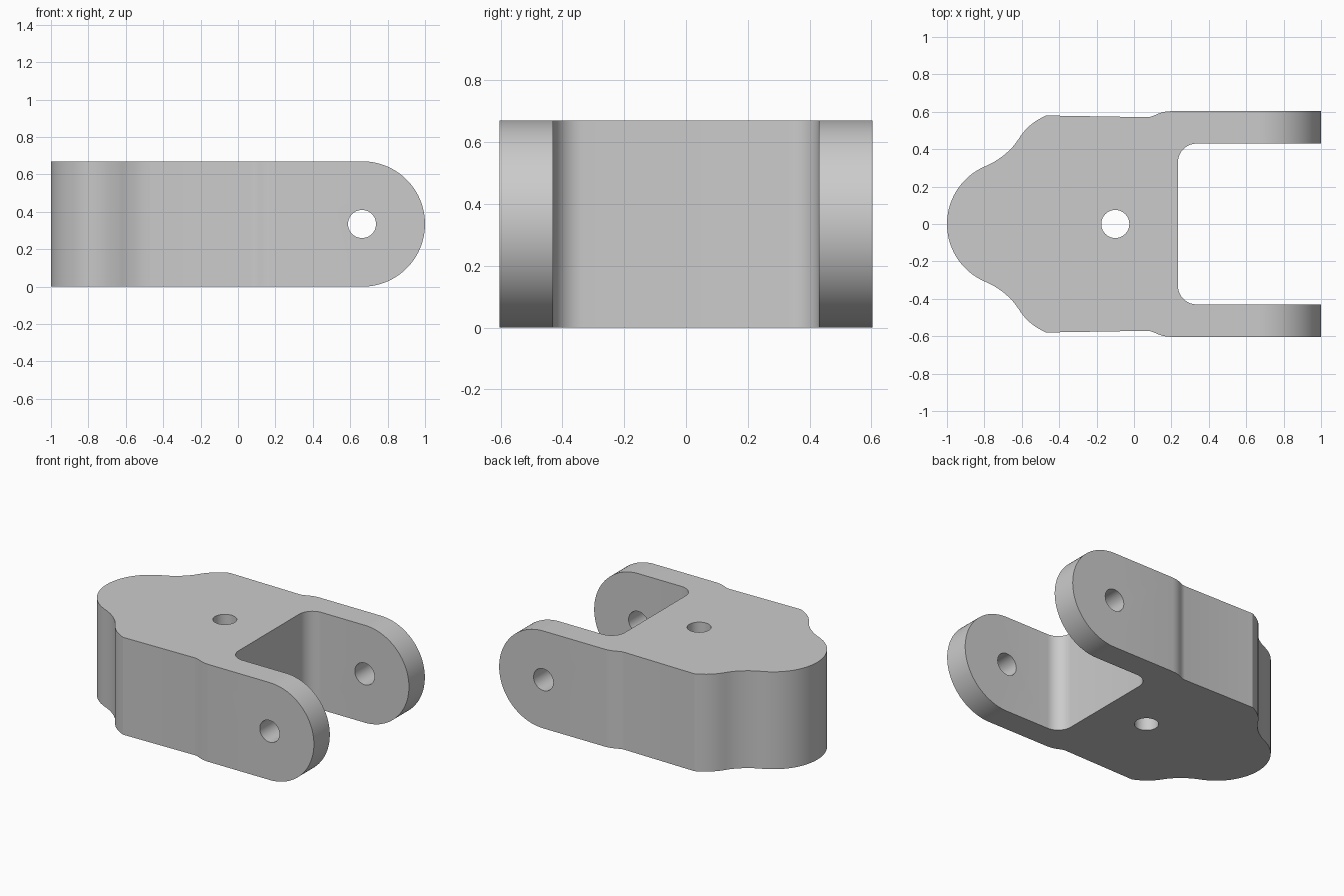
import bpy, bmesh, math
from mathutils import Vector

if "Cube" in bpy.data.objects:
    bpy.data.objects.remove(bpy.data.objects["Cube"])

H = 0.67          # body height
R = H / 2         # radius of nose and arm ends


def arc(cx, cy, r, a0, a1, n):
    return [(cx + r * math.cos(math.radians(a0 + (a1 - a0) * i / n)),
             cy + r * math.sin(math.radians(a0 + (a1 - a0) * i / n))) for i in range(n + 1)]


def bezier(p0, p1, p2, p3, n):
    pts = []
    for i in range(n + 1):
        t = i / n
        u = 1 - t
        pts.append(tuple(u**3 * a + 3 * u * u * t * b + 3 * u * t * t * c + t**3 * d
                         for a, b, c, d in zip(p0, p1, p2, p3)))
    return pts


def prism(name, pts, to3d, offset):
    """Extrude a closed 2D outline by an offset vector."""
    bm = bmesh.new()
    face = bm.faces.new([bm.verts.new(to3d(*p)) for p in pts])
    ext = bmesh.ops.extrude_face_region(bm, geom=[face])
    bmesh.ops.translate(bm, vec=Vector(offset),
                        verts=[g for g in ext["geom"] if isinstance(g, bmesh.types.BMVert)])
    bmesh.ops.recalc_face_normals(bm, faces=bm.faces)
    mesh = bpy.data.meshes.new(name)
    bm.to_mesh(mesh)
    bm.free()
    obj = bpy.data.objects.new(name, mesh)
    bpy.context.collection.objects.link(obj)
    return obj


def cut(obj, cutter, operation):
    mod = obj.modifiers.new("cut", 'BOOLEAN')
    mod.operation, mod.solver, mod.object = operation, 'EXACT', cutter
    cutter.hide_render = True
    bpy.context.view_layer.objects.active = obj
    bpy.ops.object.modifier_apply(modifier=mod.name)
    bpy.data.objects.remove(cutter, do_unlink=True)


# Plan outline, upper half: nose, waist, shoulder, arm, slot
half = arc(-1 + R, 0, R, 180, 113, 20)
half += bezier(half[-1], (-0.72, 0.34), (-0.655, 0.395), (-0.62, 0.45), 10)[1:]
half += bezier((-0.62, 0.45), (-0.58, 0.515), (-0.535, 0.55), (-0.47, 0.58), 8)[1:]
half += bezier((0.07, 0.571), (0.115, 0.573), (0.125, 0.601), (0.195, 0.603), 8)
half += [(1.2, 0.603), (1.2, 0.43)]
half += arc(0.335, 0.33, 0.1, 90, 180, 10)
outline = half + [(x, -y) for x, y in reversed(half[1:])]
clevis = prism("clevis_bracket", outline, lambda x, y: (x, y, -0.1), (0, 0, H + 0.2))

# Side outline rounds the arm ends and sets the height
side = [(-1.2, 0)] + arc(1 - R, R, R, -90, 90, 48) + [(-1.2, H)]
cut(clevis, prism("side_shape", side, lambda x, z: (x, -0.8, z), (0, 1.6, 0)), 'INTERSECT')

# Pin hole through both arms, and vertical hole through the body
ring = arc(0, 0, 0.075, 0, 360, 40)[:-1]
cut(clevis, prism("pin_cutter", ring, lambda x, z: (x + 0.663, -0.8, z + R), (0, 1.6, 0)), 'DIFFERENCE')
cut(clevis, prism("bolt_cutter", ring, lambda x, y: (x - 0.1, y, -0.2), (0, 0, 1.2)), 'DIFFERENCE')

# Plain grey finish
grey = bpy.data.materials.new("light_grey")
grey.diffuse_color = (0.6, 0.6, 0.6, 1)
grey.use_nodes = True
grey.node_tree.nodes["Principled BSDF"].inputs["Base Color"].default_value = grey.diffuse_color
clevis.data.materials.clear()
clevis.data.materials.append(grey)
for p in clevis.data.polygons:
    p.material_index = 0

bpy.ops.object.select_all(action='DESELECT')
clevis.select_set(True)
bpy.context.view_layer.objects.active = clevis
bpy.ops.object.shade_smooth_by_angle(angle=math.radians(25))
